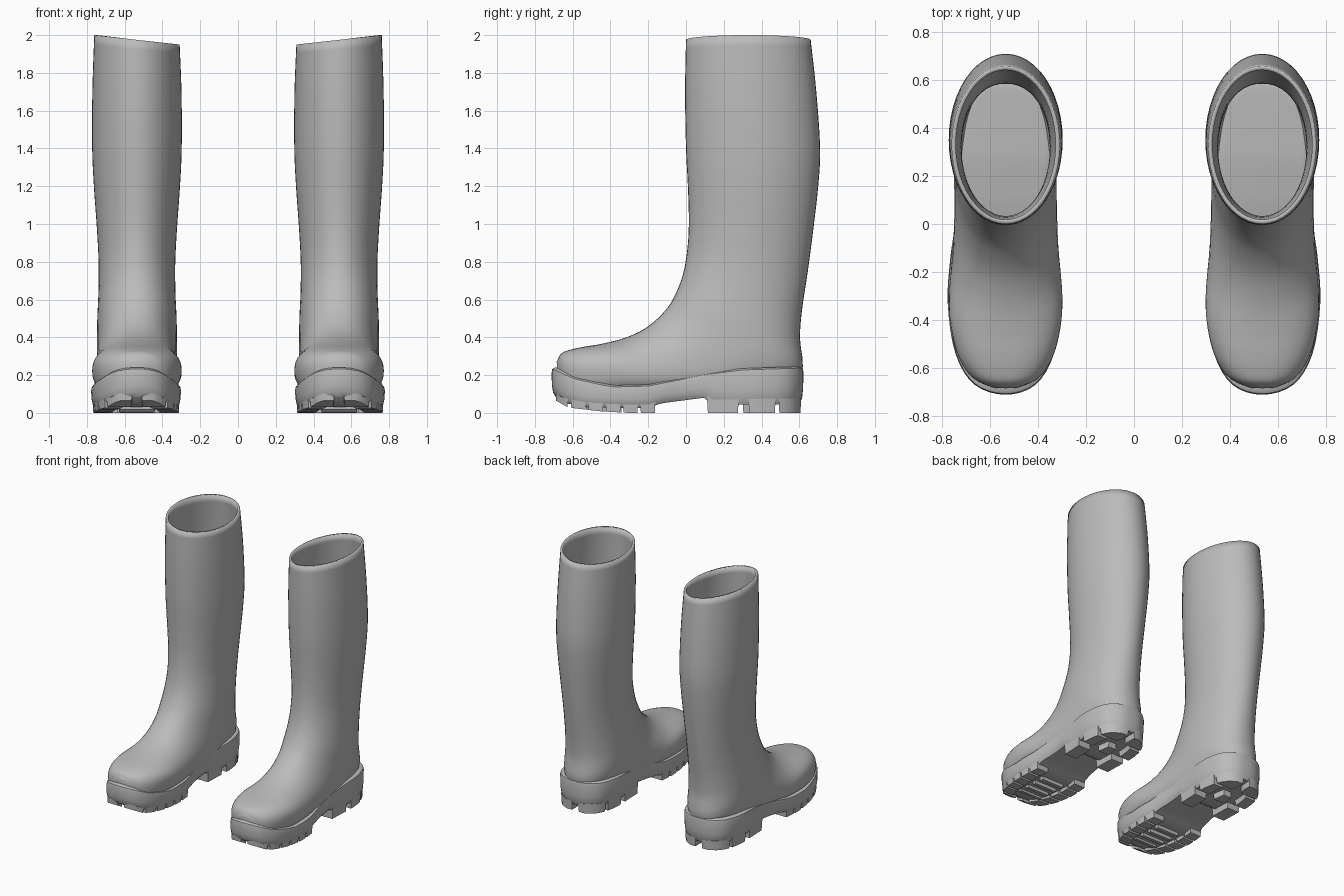
import bpy, bmesh, math

if "Cube" in bpy.data.objects:
    bpy.data.objects.remove(bpy.data.objects["Cube"], do_unlink=True)

CX = 0.535      # centre line of the left boot
AROUND = 48     # points round the leg

rubber = bpy.data.materials.new("grey rubber")
rubber.use_nodes = True
rubber.diffuse_color = (0.5, 0.5, 0.5, 1)
rubber.node_tree.nodes["Principled BSDF"].inputs["Base Color"].default_value = (0.5, 0.5, 0.5, 1)


def spline(points, steps, closed=False):
    """Catmull-Rom curve through tuples of any length."""
    n = len(points)
    out = []
    for i in range(n if closed else n - 1):
        ids = [i - 1, i, i + 1, i + 2]
        a, b, c, d = [points[k % n] if closed else points[min(max(k, 0), n - 1)] for k in ids]
        for s in range(steps):
            t = s / steps
            out.append(tuple(
                0.5 * (2 * q + (r - p) * t + (2 * p - 5 * q + 4 * r - u) * t * t
                       + (3 * q - p - 3 * r + u) * t ** 3)
                for p, q, r, u in zip(a, b, c, d)))
    if not closed:
        out.append(points[-1])
    return out


def lerp(table, x):
    """Value at x in a table of (x, value) sorted by x."""
    if x <= table[0][0]:
        return table[0][1]
    for (x0, v0), (x1, v1) in zip(table, table[1:]):
        if x <= x1:
            return v0 + (v1 - v0) * (x - x0) / max(x1 - x0, 1e-6)
    return table[-1][1]


def finish(name, bm, wall=0):
    """Turn a bmesh into a mirrored, smooth shaded pair of parts."""
    bmesh.ops.recalc_face_normals(bm, faces=bm.faces)
    if bm.calc_volume(signed=True) < 0:
        bmesh.ops.reverse_faces(bm, faces=bm.faces)
    mesh = bpy.data.meshes.new(name)
    bm.to_mesh(mesh)
    bm.free()
    mesh.materials.append(rubber)
    ob = bpy.data.objects.new(name, mesh)
    bpy.context.collection.objects.link(ob)
    bpy.ops.object.select_all(action="DESELECT")
    ob.select_set(True)
    bpy.context.view_layer.objects.active = ob
    bpy.ops.object.shade_smooth_by_angle(angle=math.radians(40))
    if wall:
        solid = ob.modifiers.new("wall", "SOLIDIFY")
        solid.thickness = wall
        solid.offset = -1
    ob.modifiers.new("pair", "MIRROR").use_mirror_merge = False


def loft(bm, rings):
    rows = [[bm.verts.new(p) for p in ring] for ring in rings]
    for r0, r1 in zip(rows, rows[1:]):
        for i in range(len(r0)):
            j = (i + 1) % len(r0)
            bm.faces.new((r0[i], r0[j], r1[j], r1[i]))
    return rows


# Upper: rings fan from the opening round the ankle to the toe
# front y, front z, back y, back z, half width, squareness
stations = [
    (0.0, 1.975, 0.66, 1.975, 0.226, 2),
    (-0.005, 1.7, 0.69, 1.7, 0.236, 2),
    (0.0, 1.4, 0.71, 1.4, 0.237, 2),
    (0.01, 1.2, 0.70, 1.2, 0.228, 2),
    (0.015, 1.0, 0.675, 0.98, 0.213, 2),
    (0.005, 0.85, 0.645, 0.75, 0.203, 2),
    (-0.02, 0.72, 0.615, 0.55, 0.204, 2.1),
    (-0.07, 0.6, 0.603, 0.4, 0.21, 2.2),
    (-0.13, 0.52, 0.605, 0.2, 0.212, 2.3),
    (-0.22, 0.445, 0.4, 0.1, 0.213, 2.3),
    (-0.33, 0.395, 0.1, 0.08, 0.22, 2.3),
    (-0.45, 0.365, -0.2, 0.08, 0.237, 2.4),
    (-0.54, 0.35, -0.42, 0.07, 0.218, 2.5),
    (-0.61, 0.335, -0.56, 0.08, 0.18, 2.5),
    (-0.66, 0.315, -0.63, 0.1, 0.13, 2.4),
    (-0.685, 0.27, -0.67, 0.15, 0.06, 2.2),
]
rings = []
for ty, tz, by, bz, w, n in spline(stations, 4):
    ring = []
    for k in range(AROUND):
        a = 2 * math.pi * k / AROUND
        u = math.copysign(abs(math.cos(a)) ** (2 / n), math.cos(a))
        v = math.copysign(abs(math.sin(a)) ** (2 / n), math.sin(a))
        lift = 0.025 * v * max(0, tz - 1.7) / 0.275   # rim is higher outside
        ring.append((CX + w * v, (ty + by) / 2 + (ty - by) / 2 * u,
                     (tz + bz) / 2 + (tz - bz) / 2 * u + lift))
    rings.append(ring)
bm = bmesh.new()
bm.faces.new(loft(bm, rings)[-1])
finish("boot_upper", bm, wall=0.018)

# Footprint, from the toe round the outer side to the heel and back
outer = [(0.13, -0.67), (0.21, -0.54), (0.242, -0.33), (0.232, -0.15), (0.214, 0),
         (0.216, 0.2), (0.222, 0.38), (0.185, 0.53), (0.1, 0.605)]
inner = [(-x * 0.96, y) for x, y in reversed(outer)]
outline = spline([(0, -0.712)] + outer + [(0, 0.622)] + inner, 4, closed=True)
half = len(outline) // 2
sides = {1: [(y, x) for x, y in outline[:half + 1]],
         -1: sorted((y, x) for x, y in outline[half:] + outline[:1])}

welt = [(-0.71, 0.24), (-0.6, 0.19), (-0.4, 0.145), (-0.2, 0.15),
        (0.1, 0.21), (0.3, 0.235), (0.6, 0.245)]
floor = [(-0.71, 0.085), (-0.65, 0.05), (-0.55, 0.03), (-0.2, 0.025), (-0.14, 0.05),
         (0.1, 0.08), (0.14, 0.045), (0.6, 0.045)]
tread = [(-0.71, 0.075), (-0.62, 0.028), (-0.45, 0.008), (-0.3, 0), (0.6, 0)]


# Sole body: stacked footprint rings with a rounded welt
def sole_ring(inset, height):
    return [(CX + x * (1 - inset / 0.22), -0.045 + (y + 0.045) * (1 - inset / 0.66), height(y))
            for x, y in outline]


def between(f, drop=0):
    return lambda y: lerp(floor, y) + f * (lerp(welt, y) - lerp(floor, y)) - drop


bm = bmesh.new()
rows = loft(bm, [sole_ring(0.06, between(1)), sole_ring(0.016, between(1)),
                 sole_ring(0.004, between(1, 0.008)), sole_ring(0, between(1, 0.03)),
                 sole_ring(0.002, between(0.4)), sole_ring(0.008, between(0.15)),
                 sole_ring(0.022, between(0))])
for row in (rows[0], rows[-1]):     # close top and bottom with strips
    for i in range(half):
        quad = [row[i], row[i + 1], row[-i - 1], row[-i]]
        if i == 0:
            quad = [row[0], row[1], row[-1]]
        elif i == half - 1:
            quad = [row[i], row[half], row[-i]]
        bm.faces.new(quad)
finish("sole", bm)


# Tread blocks
def block(bm, points):
    mx = sum(p[0] for p in points) / len(points)
    my = sum(p[1] for p in points) / len(points)
    top = [(CX + x, y, lerp(floor, y) + 0.03) for x, y in points]
    low = [(CX + mx + (x - mx) * 0.93, my + (y - my) * 0.93, lerp(tread, y)) for x, y in points]
    rows = loft(bm, [top, low])
    bm.faces.new(rows[0])
    bm.faces.new(rows[1])


def edge_lug(bm, side, y0, y1, depth):
    ys = [y0 + (y1 - y0) * k / 4 for k in range(5)]
    rim = [(lerp(sides[side], y) - side * 0.008, y) for y in ys]
    back = [(side * max(0.025, abs(x) - depth), y) for x, y in rim]
    block(bm, rim + back[::-1])


bm = bmesh.new()
for side in (1, -1):
    for k in range(5):
        edge_lug(bm, side, -0.61 + 0.092 * k, -0.53 + 0.092 * k, 0.1)
    edge_lug(bm, side, -0.69, -0.625, 0.13)
    edge_lug(bm, side, 0.11, 0.28, 0.11)
    edge_lug(bm, side, 0.33, 0.475, 0.09)
    edge_lug(bm, side, 0.49, 0.61, 0.15)
for y in (-0.53, -0.45, -0.37, -0.29):
    block(bm, [(-0.1, y), (0.1, y), (0.1, y + 0.03), (-0.1, y + 0.03)])
block(bm, [(-0.05, 0.3), (0.05, 0.3), (0.035, 0.4), (-0.035, 0.4)])
finish("tread_lugs", bm)
